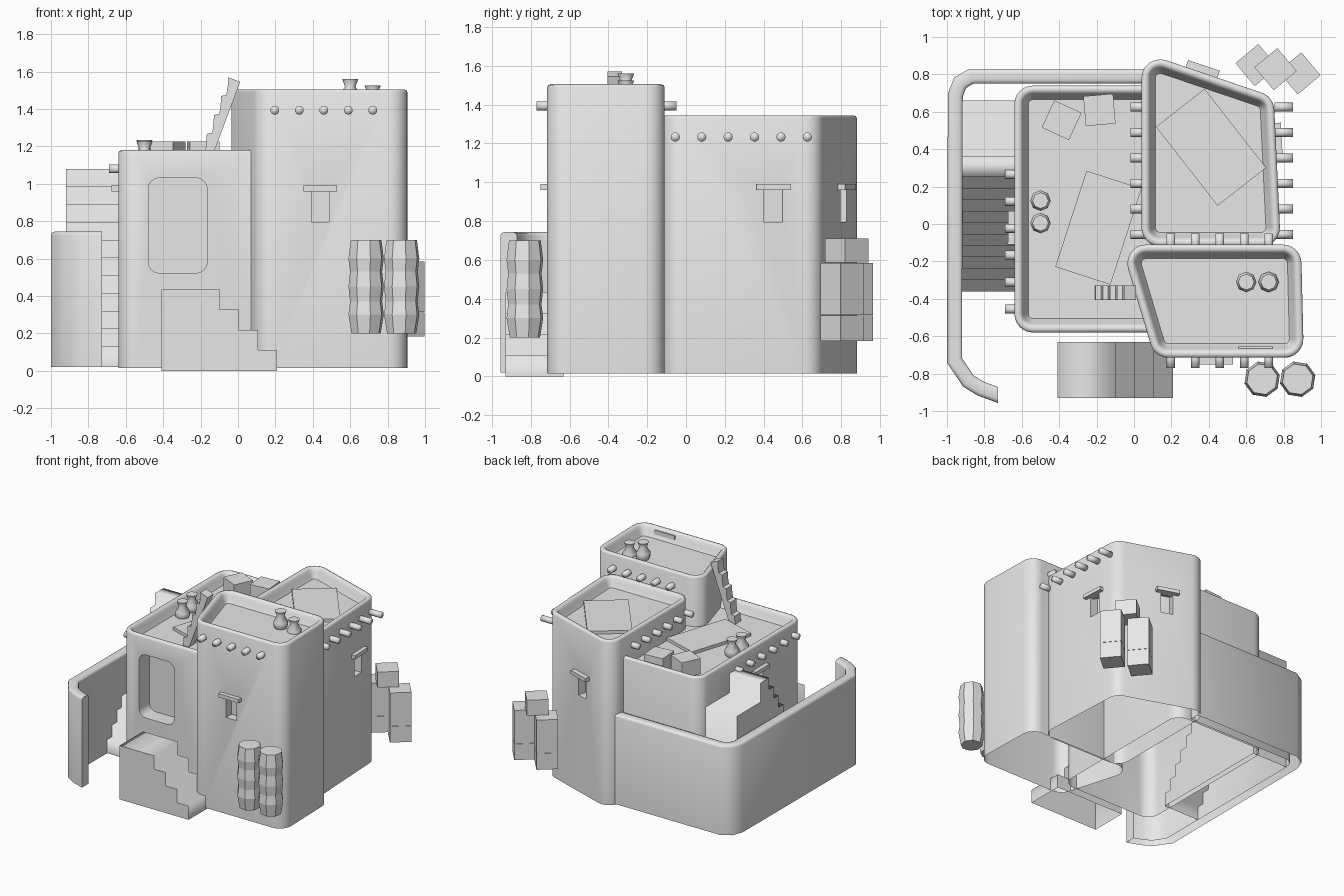
import bpy, bmesh, math
from mathutils import Vector, Matrix

if "Cube" in bpy.data.objects:
    bpy.data.objects.remove(bpy.data.objects["Cube"])

clay = bpy.data.materials.new("grey_clay")
clay.use_nodes = True
clay.diffuse_color = (0.8, 0.8, 0.8, 1)
clay.node_tree.nodes["Principled BSDF"].inputs["Base Color"].default_value = (0.8, 0.8, 0.8, 1)


def finish(name, bm, smooth=None):
    bmesh.ops.recalc_face_normals(bm, faces=bm.faces)
    mesh = bpy.data.meshes.new(name)
    bm.to_mesh(mesh)
    bm.free()
    mesh.materials.append(clay)
    ob = bpy.data.objects.new(name, mesh)
    bpy.context.collection.objects.link(ob)
    if smooth:
        select(ob)
        bpy.ops.object.shade_smooth_by_angle(angle=math.radians(smooth))
    return ob


def select(ob):
    bpy.ops.object.select_all(action='DESELECT')
    ob.select_set(True)
    bpy.context.view_layer.objects.active = ob


def box(name, centre, size, turn=0, bevel=0):
    bm = bmesh.new()
    bmesh.ops.create_cube(bm, size=1, matrix=Matrix.Diagonal((*size, 1)))
    if bevel:
        # round only the edges running through the depth of the opening
        edges = [e for e in bm.edges if abs((e.verts[0].co - e.verts[1].co).y) > 0.01]
        bmesh.ops.bevel(bm, geom=edges, offset=bevel, segments=4, affect='EDGES', profile=0.5)
    bm.transform(Matrix.Translation(centre) @ Matrix.Rotation(math.radians(turn), 4, 'Z'))
    return finish(name, bm)


def loft(bm, rings, closed=True):
    loops = [[bm.verts.new(p) for p in ring] for ring in rings]
    n = len(loops[0])
    for a, b in zip(loops, loops[1:]):
        for i in range(n if closed else n - 1):
            j = (i + 1) % n
            bm.faces.new((a[i], a[j], b[j], b[i]))
    return loops


def lathe(name, profile, centre, sides, smooth=None, turn=0):
    bm = bmesh.new()
    rings = [[Vector(centre) + Vector((r * math.cos(a), r * math.sin(a), z))
              for a in (math.tau * (i + turn) / sides for i in range(sides))] for r, z in profile]
    loops = loft(bm, rings)
    bm.faces.new(loops[0])
    bm.faces.new(loops[-1])
    return finish(name, bm, smooth)


def open_base(bm, height):
    low = [f for f in bm.faces if all(v.co.z < height for v in f.verts)]
    bmesh.ops.delete(bm, geom=low, context='FACES')


def prism(name, outline, axis, low, high, soft=False):
    bm = bmesh.new()
    place = (lambda a, z, d: (d, a, z)) if axis == 'X' else (lambda a, z, d: (a, d, z))
    loops = loft(bm, [[place(a, z, d) for a, z in outline] for d in (low, high)])
    for f in bm.faces:
        f.smooth = soft
    for loop in loops:
        cap = bm.faces.new(loop)
        for e in cap.edges:
            e.smooth = False
    bmesh.ops.recalc_face_normals(bm, faces=bm.faces)
    open_base(bm, 0.03)
    return finish(name, bm)


def rounded(corners, radius, inset, steps=6):
    # counter-clockwise footprint with arcs; inset keeps the arc centres
    points = []
    for i, c in enumerate(corners):
        p, a, b = Vector(c), Vector(corners[i - 1]), Vector(corners[(i + 1) % len(corners)])
        d1, d2 = (p - a).normalized(), (b - p).normalized()
        n1, n2 = Vector((d1.y, -d1.x)), Vector((d2.y, -d2.x))
        mid = (n1 + n2).normalized()
        centre = p - mid * (radius / mid.dot(n1))
        a1 = math.atan2(n1.y, n1.x)
        sweep = (math.atan2(n2.y, n2.x) - a1) % math.tau
        for k in range(steps + 1):
            t = a1 + sweep * k / steps
            points.append(centre + Vector((math.cos(t), math.sin(t))) * (radius - inset))
    return points


def building(name, corners, top, cutters):
    base = 0.015
    section = [(0, base), (0, top - 0.015), (0.005, top - 0.005), (0.018, top), (0.032, top - 0.002),
               (0.044, top - 0.015), (0.052, top - 0.04), (0.075, top - 0.08)]
    bm = bmesh.new()
    loops = loft(bm, [[(p.x, p.y, z) for p in rounded(corners, 0.1, d)] for d, z in section])
    bm.faces.new(loops[0])
    bm.faces.new(loops[-1])
    ob = finish(name, bm)
    select(ob)
    for cutter in cutters:
        mod = ob.modifiers.new("opening", 'BOOLEAN')
        mod.operation, mod.solver, mod.object = 'DIFFERENCE', 'EXACT', cutter
        bpy.ops.object.modifier_apply(modifier=mod.name)
        bpy.data.objects.remove(cutter)
    # hollow underside
    bm = bmesh.new()
    bm.from_mesh(ob.data)
    open_base(bm, base + 0.01)
    bm.to_mesh(ob.data)
    bm.free()
    bpy.ops.object.shade_smooth_by_angle(angle=math.radians(50))


def window(name, x, y, turn):
    # lintel over a square opening; returns the cutter
    box(name + "_lintel", (x, y, 0.975), (0.18, 0.07, 0.03), turn)
    return box(name + "_opening", (x, y, 0.885), (0.095, 0.14, 0.18), turn)


def beam(name, centre, axis):
    bm = bmesh.new()
    bmesh.ops.create_cone(bm, cap_ends=True, segments=10, radius1=0.024, radius2=0.024, depth=0.1)
    bm.transform(Matrix.Translation(centre) @ Matrix.Rotation(math.pi / 2, 4, 'Y' if axis == 'X' else 'X'))
    finish(name, bm, 100)


# Three rounded adobe blocks with parapets and openings
doorway = box("doorway", (-0.322, -0.57, 0.777), (0.315, 0.24, 0.51), bevel=0.06)
building("main_house", [(-0.64, -0.58), (0.2, -0.58), (0.2, 0.74), (-0.64, 0.74)], 1.18,
         [doorway, window("side_window", -0.64, -0.02, 90)])
building("front_tower", [(0.11, -0.715), (0.908, -0.715), (0.893, -0.11), (-0.07, -0.11)], 1.505,
         [window("front_window", 0.44, -0.715, 0)])
building("back_house", [(0.04, -0.12), (0.785, -0.12), (0.747, 0.68), (0.04, 0.92)], 1.345,
         [window("right_window", 0.755, 0.45, 93), window("back_window", 0.363, 0.815, -18.5)])

# Roof beam ends
for i in range(5):
    for y in (-0.72, -0.1):
        beam("tower_beam", (0.197 + 0.131 * i, y, 1.393), 'Y')
for i in range(6):
    y = -0.055 + 0.136 * i
    beam("back_house_beam", (0.8, y, 1.233), 'X')
    beam("back_house_beam", (0.03, y, 1.233), 'X')
    beam("main_house_beam", (-0.64, 0.265 - 0.144 * i, 1.08), 'X')

# Entrance steps
outline = [(-0.41, 0), (-0.41, 0.435)]
for i in range(4):
    x, z = -0.1 + 0.103 * i, 0.435 - 0.108 * i
    outline += [(x, z), (x, z - 0.108 if i < 3 else 0)]
prism("front_steps", outline, 'Y', -0.93, -0.63, True)

# Side staircase climbing to a landing
outline = [(0.66, 0.02), (0.66, 0.925), (0.36, 0.925), (0.36, 1.08)]
for i in range(11):
    y, z = 0.25 - 0.061 * i, 1.08 - 0.095 * i
    outline += [(y, z), (y, z - 0.095 if i < 10 else 0.02)]
prism("side_stairs", outline, 'X', -0.92, -0.6, True)

# Courtyard wall swept along a bent path
path = [Vector(p) for p in [(0.08, 0.79), (-0.87, 0.79), (-0.93, 0.755), (-0.955, 0.69), (-0.96, -0.73),
                            (-0.885, -0.84), (-0.82, -0.88), (-0.728, -0.914)]]
section = [(-0.04, 0.02), (-0.04, 0.725), (-0.035, 0.738), (-0.02, 0.744),
           (0.02, 0.744), (0.035, 0.738), (0.04, 0.725), (0.04, 0.02)]
rings = []
for i, p in enumerate(path):
    d1 = (p - path[i - 1]).normalized() if i else (path[1] - p).normalized()
    # the free end is cut square to the front
    d2 = (path[i + 1] - p).normalized() if i + 1 < len(path) else Vector((d1.x, -d1.y))
    d = (d1 + d2).normalized()
    side = Vector((d.y, -d.x)) / d.dot(d1)
    rings.append([(*(p + side * o), z) for o, z in section])
bm = bmesh.new()
loops = loft(bm, rings, closed=False)
bm.faces.new(loops[0])
bm.faces.new(loops[-1])
finish("courtyard_wall", bm, 50)

# Notched log ladder
foot, head = Vector((-0.177, 1.04)), Vector((0.012, 1.545))
outline = [foot, head]
rise = (head - foot) / 5
across = Vector((-rise.y, rise.x)).normalized()
for i in range(5, 0, -1):
    outline += [foot + rise * i + across * 0.07, foot + rise * (i - 0.4) + across * 0.055,
                foot + rise * (i - 0.85) + across * 0.045]
prism("log_ladder", outline, 'Y', -0.405, -0.33)

# Pots
pot = [(0.028, 0), (0.055, 0.06), (0.055, 0.09), (0.028, 0.135), (0.043, 0.175)]
for x, y, z in [(-0.5, 0.125, 1.06), (-0.5, 0.005, 1.05), (0.6, -0.31, 1.385), (0.72, -0.31, 1.35)]:
    lathe("clay_pot", pot, (x, y, z), 8, 100)

# Ribbed barrels
barrel = [(0.08, 0.2), (0.097, 0.3), (0.088, 0.37), (0.097, 0.45), (0.088, 0.53), (0.097, 0.6), (0.084, 0.7)]
for x in (0.685, 0.875):
    lathe("barrel", barrel, (x, -0.83, 0), 8, turn=0.3)

# Crates, roof mats and a hanging on the tower parapet
for x, y in [(0.655, 0.85), (0.885, 0.805)]:
    box("lower_crate", (x, y, 0.248), (0.16, 0.16, 0.13), 40)
    box("tall_crate", (x, y, 0.45), (0.16, 0.16, 0.27), 40)
box("top_crate", (0.757, 0.828, 0.648), (0.16, 0.16, 0.125), 40)
box("roof_crate", (-0.387, 0.555, 1.14), (0.16, 0.16, 0.17), -25)
box("roof_crate", (-0.185, 0.61, 1.14), (0.16, 0.16, 0.17), 5)
box("back_house_mat", (0.412, 0.41, 1.275), (0.535, 0.33, 0.03), -52)
box("main_house_mat", (-0.19, -0.02, 1.11), (0.31, 0.54, 0.03), -18)
box("parapet_hanging", (0.65, -0.66, 1.455), (0.18, 0.01, 0.06))
